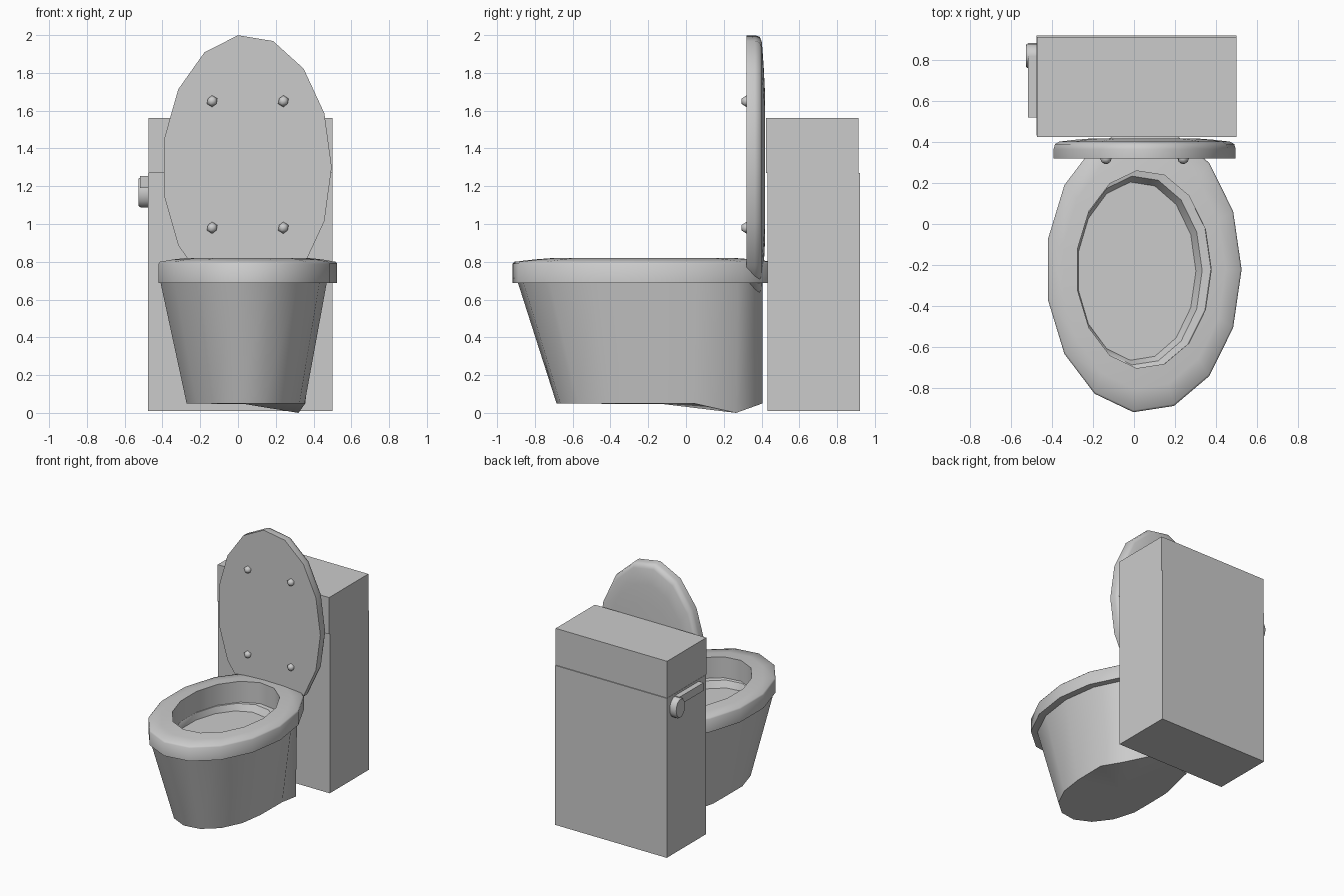
import bpy, bmesh
from math import cos, sin, tau, radians

if "Cube" in bpy.data.objects:
    bpy.data.objects.remove(bpy.data.objects["Cube"])

SIDES = 15


def ellipse(cx, cy, rx, ry, h):
    """One 15-sided ring at height h."""
    return [(cx + rx * cos(tau * i / SIDES), cy + ry * sin(tau * i / SIDES), h)
            for i in range(SIDES)]


def finish(name, bm, angle=42):
    bmesh.ops.recalc_face_normals(bm, faces=bm.faces)
    mesh = bpy.data.meshes.new(name)
    bm.to_mesh(mesh)
    bm.free()
    ob = bpy.data.objects.new(name, mesh)
    bpy.context.collection.objects.link(ob)
    bpy.ops.object.select_all(action='DESELECT')
    ob.select_set(True)
    bpy.context.view_layer.objects.active = ob
    if angle:
        bpy.ops.object.shade_smooth_by_angle(angle=radians(angle))
    return ob


def loft(name, rings, closed=False, angle=42):
    """Skin a stack of rings; cap both ends, or join last to first."""
    bm = bmesh.new()
    loops = [[bm.verts.new(p) for p in ring] for ring in rings]
    pairs = list(zip(loops, loops[1:]))
    if closed:
        pairs.append((loops[-1], loops[0]))
    else:
        for end in (loops[0], loops[-1]):
            cap = bm.faces.new(end)
            bmesh.ops.poke(bm, faces=[cap])
    for a, b in pairs:
        for i in range(SIDES):
            j = (i + 1) % SIDES
            bm.faces.new((a[i], a[j], b[j], b[i]))
    return finish(name, bm, angle)


def box(name, lo, hi):
    bm = bmesh.new()
    bmesh.ops.create_cube(bm, size=1)
    for v in bm.verts:
        v.co = [(a + b) / 2 + c * (b - a) for a, b, c in zip(lo, hi, v.co)]
    return finish(name, bm, 0)


# Bowl: tapered foot, straight flat back, shallow basin inside
BACK = 0.405
top = [(x, min(y, BACK), z) for x, y, z in ellipse(0.025, -0.22, 0.445, 0.674, 0.69)]
foot = ellipse(0.037, -0.22, 0.316, 0.468, 0.05)
for i in range(2, 6):                      # back of the bowl drops straight down
    foot[i] = (top[i][0], top[i][1], 0.05)
foot[1] = (0.356, 0.044, 0.05)             # flanks run straight back
foot[6] = (-0.27, 0.044, 0.05)
foot[2] = (0.32, 0.265, 0.0)               # one low corner of the foot
top[2] = (0.325, 0.275, 0.69)
loft("bowl", [foot, top,
              ellipse(0.04, -0.22, 0.345, 0.50, 0.69),
              ellipse(0.04, -0.22, 0.335, 0.49, 0.655),
              ellipse(0.0225, -0.227, 0.31, 0.463, 0.65),
              ellipse(0.012, -0.23, 0.29, 0.437, 0.60)])

# Seat ring
SEAT = (0.047, -0.222)
loft("seat", [ellipse(*SEAT, 0.478, 0.70, 0.687),
              ellipse(*SEAT, 0.478, 0.70, 0.79),
              ellipse(*SEAT, 0.470, 0.69, 0.80),
              ellipse(*SEAT, 0.40, 0.587, 0.812),
              ellipse(*SEAT, 0.33, 0.484, 0.82),
              ellipse(*SEAT, 0.33, 0.484, 0.655),
              ellipse(*SEAT, 0.37, 0.54, 0.687)], closed=True, angle=60)

# Raised lid, standing upright with a slightly domed back
lid_rings = [(0.449, 0.703, 0.32), (0.449, 0.703, 0.365), (0.442, 0.695, 0.39),
             (0.42, 0.665, 0.402), (0.34, 0.54, 0.411), (0.25, 0.40, 0.418)]
loft("lid", [[(x, d, z) for x, z, d in ellipse(0.047, 1.30, rx, rz, depth)]
             for rx, rz, depth in lid_rings], angle=60)

# Four bumper studs on the lid
for n, (x, z) in enumerate((x, z) for x in (-0.137, 0.24) for z in (0.98, 1.65)):
    bm = bmesh.new()
    bmesh.ops.create_icosphere(bm, subdivisions=1, radius=0.031)
    bmesh.ops.translate(bm, verts=bm.verts, vec=(x, 0.32, z))
    finish(f"lid_stud_{n + 1}", bm)

# Tank and its cover
box("tank", (-0.476, 0.432, 0.01), (0.5, 0.92, 1.27))
box("tank_cover", (-0.474, 0.424, 1.27), (0.5, 0.913, 1.56))

# Flush handle: disc and arm on the left side
loft("handle_disc", [[(d, y, z) for y, z, d in ellipse(0.82, 1.168, ry, rz, x)]
                     for ry, rz, x in ((0.063, 0.081, -0.47), (0.063, 0.081, -0.515),
                                       (0.055, 0.072, -0.527))])
box("handle_arm", (-0.518, 0.52, 1.19), (-0.474, 0.82, 1.253))
